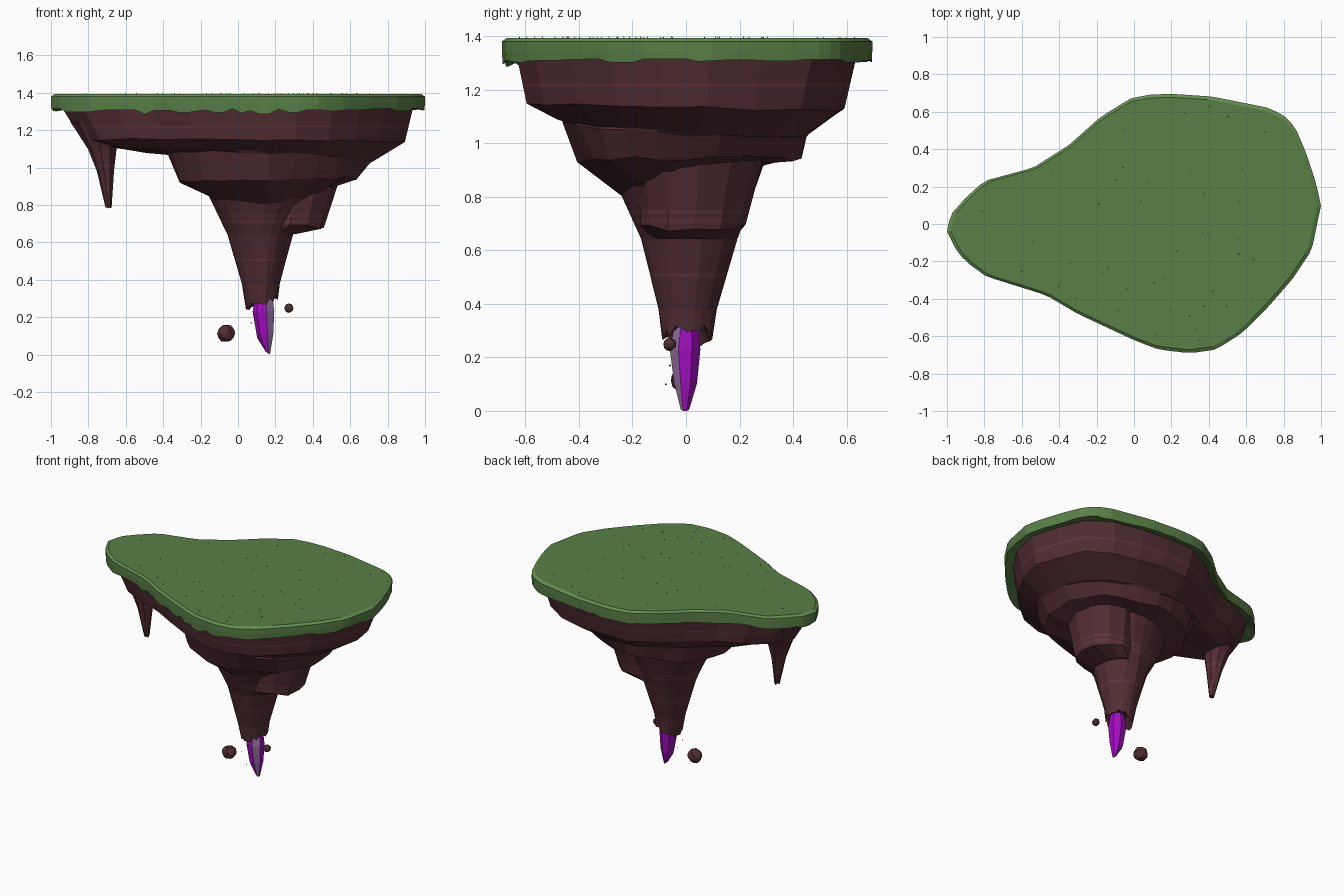
import bpy, bmesh, math, random
from mathutils import Vector

if "Cube" in bpy.data.objects:
    bpy.data.objects.remove(bpy.data.objects["Cube"])
random.seed(7)


def material(name, r, g, b):
    m = bpy.data.materials.new(name)
    m.diffuse_color = (r, g, b, 1)
    m.use_nodes = True
    m.node_tree.nodes["Principled BSDF"].inputs["Base Color"].default_value = m.diffuse_color
    return m


GRASS = material("grass_green", 0.10, 0.215, 0.062)
RIM = material("grass_rim", 0.13, 0.27, 0.08)
ROCK = material("rock_maroon", 0.085, 0.027, 0.034)
BAND = material("rock_band", 0.115, 0.036, 0.045)
GEM = material("crystal_purple", 0.36, 0.004, 0.52)
SHINE = material("crystal_shine", 0.30, 0.16, 0.36)

# island plan, anticlockwise from the left tip
OUTLINE = [(-1, -.04), (-.95, -.14), (-.9, -.2), (-.79, -.28), (-.47, -.38), (-.3, -.48),
           (0, -.62), (.13, -.67), (.3, -.69), (.44, -.67), (.58, -.58), (.72, -.44),
           (.85, -.29), (.95, -.14), (1, .1), (.97, .23), (.92, .38), (.86, .52),
           (.8, .58), (.72, .62), (.57, .65), (.42, .68), (.2, .695), (.08, .69),
           (-.02, .67), (-.18, .57), (-.35, .42), (-.54, .3), (-.8, .23), (-.9, .14), (-.98, .05)]


def resample(n):
    pts = [Vector(p) for p in OUTLINE]
    segs = [(a, b, (b - a).length) for a, b in zip(pts, pts[1:] + pts[:1])]
    step = sum(s[2] for s in segs) / n
    out, pos = [], 0.0
    for a, b, length in segs:
        while pos < length - 1e-6 and len(out) < n:
            out.append(a.lerp(b, pos / length))
            pos += step
        pos -= length
    return out


def loft(name, rings, mats, cuts=()):
    bm = bmesh.new()
    rows = [[bm.verts.new(c) for c in ring] for ring in rings]
    n = len(rows[0])
    for a, b in zip(rows, rows[1:]):
        for i in range(n):
            j = (i + 1) % n
            bm.faces.new((a[i], a[j], b[j], b[i]))
    bm.faces.new(rows[0])
    bm.faces.new(rows[-1])
    # thin strata bands
    for z in [z for c in cuts for z in c]:
        bmesh.ops.bisect_plane(bm, geom=bm.verts[:] + bm.edges[:] + bm.faces[:],
                               plane_co=(0, 0, z), plane_no=(0, 0, 1))
    for f in bm.faces:
        z = f.calc_center_median().z
        f.material_index = int(any(lo < z < hi for lo, hi in cuts))
    bmesh.ops.recalc_face_normals(bm, faces=bm.faces[:])
    return finish(name, bm, mats)


def finish(name, bm, mats):
    me = bpy.data.meshes.new(name)
    bm.to_mesh(me)
    bm.free()
    for m in mats:
        me.materials.append(m)
    ob = bpy.data.objects.new(name, me)
    bpy.context.collection.objects.link(ob)
    return ob


def ring(n, z, x0, x1, y0, y1, round_=1, tilt=(0, 0), jit=0.0, zjit=0.0):
    """Ring filling a box: island plan (0) to ellipse (1), tilted, with jitter."""
    out = []
    for i, p in enumerate(resample(n)):
        a = math.pi + math.tau * i / n
        q = Vector((p.x, p.y / .692)).lerp(Vector((math.cos(a), math.sin(a))), round_)
        k = 1 + random.uniform(-jit, jit)
        out.append(((x0 + x1) / 2 + q.x * k * (x1 - x0) / 2,
                    (y0 + y1) / 2 + q.y * k * (y1 - y0) / 2,
                    z + tilt[0] * q.x + tilt[1] * q.y + random.uniform(-zjit, zjit)))
    return out


# main terraced rock, narrowing to a point
N = 24
loft("island_rock", [
    ring(N, 1.335, -.95, .94, -.64, .64, 0),
    ring(N, 1.14, -.83, .89, -.60, .60, .1, (-.01, -.01), .01, .008),
    ring(N, 1.07, -.66, .73, -.48, .47, .3, (-.03, -.025), .015, .006),
    ring(N, 1.055, -.38, .71, -.46, .46, .9, (-.025, -.025), .02, .008),
    ring(N, .935, -.32, .645, -.40, .42, 1, (.01, .005), .03, .01),
    ring(N, .87, -.16, .46, -.24, .29, 1, (.02, .055), .03, .012),
    ring(N, .64, -.055, .295, -.17, .19, 1, (0, 0), .03),
    ring(N, .38, .02, .225, -.105, .115, 1, (0, 0), .03),
    ring(N, .275, .045, .215, -.09, .10, 1, (.03, 0), .05, .022),
    ring(N, .32, .08, .18, -.05, .06)],
    [ROCK, BAND], [(.735, .75), (.70, .72), (.50, .515), (1.21, 1.225)])

# ledge lump on the right of the cone
loft("rock_shelf", [
    ring(12, .97, .08, .55, -.18, .29),
    ring(12, .91, .08, .53, -.18, .28, 1, (0, 0), .02),
    ring(12, .69, .09, .465, -.165, .225, 1, (-.01, 0), .03, .01),
    ring(12, .645, .10, .31, -.13, .18)],
    [ROCK, BAND], [(.735, .75), (.70, .72)])

# hanging spike under the left tip
loft("hanging_spike", [
    ring(9, 1.25, -.90, -.52, -.18, .14),
    ring(9, 1.10, -.80, -.645, -.12, .06, 1, (0, 0), .03),
    ring(9, .98, -.755, -.66, -.09, .02, 1, (0, 0), .04),
    ring(9, .79, -.708, -.675, -.06, -.02, 1, (0, 0), 0, .008)],
    [ROCK, BAND], [(1.0, 1.02), (.88, .895)])

# grass slab with ragged lower edge
G = 100
rim = ring(G, 1.315, -.998, .998, -.69, .692, 0)
drop, ragged = 0, []
for i, (x, y, z) in enumerate(rim):
    if random.random() < .45:
        front_left = y < -.05 and x < .5
        drop = random.uniform(0, .035 if front_left else .015)
    ragged.append((x, y, z - drop))
slab = loft("grass_slab", [
    ring(G, 1.325, -.94, .93, -.63, .63, 0),
    ragged,
    ring(G, 1.345, -1, 1, -.693, .693, 0),
    ring(G, 1.38, -1, 1, -.693, .693, 0),
    ring(G, 1.393, -.98, .98, -.675, .675, 0)],
    [GRASS, RIM], [(1.381, 1.3915)])

# tiny soil specks on the grass
bm = bmesh.new()
plan = resample(40)
for _ in range(45):
    p = Vector((.1, 0)).lerp(random.choice(plan), .93 * math.sqrt(random.random()))
    r = bmesh.ops.create_cone(bm, segments=3, radius1=.004, radius2=0, depth=.008)
    bmesh.ops.translate(bm, verts=r["verts"], vec=(p.x, p.y, 1.395))
finish("grass_specks", bm, [ROCK])

# crystal point with one pale facet
gem = loft("crystal", [
    ring(7, .34, .10, .185, -.04, .045),
    ring(7, .23, .078, .20, -.062, .055),
    ring(7, .10, .103, .193, -.045, .042, 1, (.012, 0)),
    ring(7, .007, .15, .172, -.02, .012, 1, (-.007, 0))], [GEM, SHINE])
for f in gem.data.polygons:
    if f.normal.x > .2 and f.normal.y < -.6:
        f.material_index = 1

# floating pebbles and dust
for name, loc, size in [("large_pebble", (-.063, -.01, .113), .05),
                        ("small_pebble", (.272, -.06, .25), .026),
                        ("dust_a", (.07, -.06, .17), .004),
                        ("dust_b", (.12, -.075, .10), .004),
                        ("dust_c", (.13, -.07, .24), .004)]:
    bm = bmesh.new()
    bmesh.ops.create_icosphere(bm, subdivisions=2 if size > .01 else 1, radius=size)
    for v in bm.verts:
        v.co = v.co * random.uniform(.86, 1.03) + Vector(loc)
    finish(name, bm, [ROCK])
